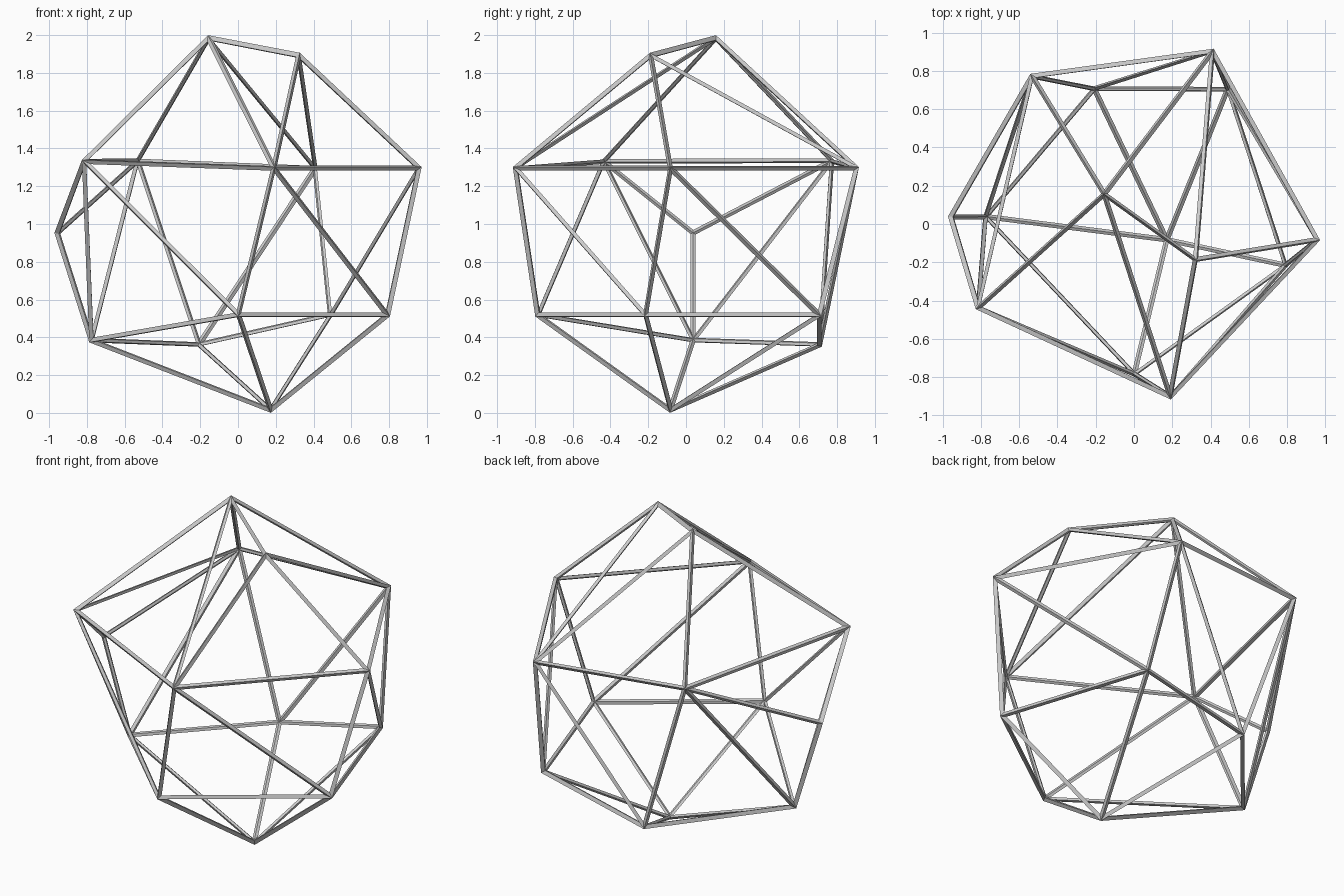
import bpy, bmesh

if "Cube" in bpy.data.objects:
    bpy.data.objects.remove(bpy.data.objects["Cube"])

# Corner points of the faceted cage
corners = {
    "A": (-0.156, 0.157, 1.985), "B": (0.322, -0.187, 1.893),
    "C": (-0.815, -0.437, 1.333), "D": (-0.533, 0.773, 1.335),
    "E": (0.19, -0.903, 1.297), "F": (0.41, 0.903, 1.297),
    "G": (0.958, -0.083, 1.297), "H": (-0.957, 0.038, 0.953),
    "I": (-0.776, 0.038, 0.383), "J": (-0.208, 0.708, 0.36),
    "K": (0.002, -0.785, 0.518), "L": (0.491, 0.706, 0.518),
    "M": (0.792, -0.216, 0.518), "N": (0.172, -0.083, 0.015),
}

# Triangles: crown, side notch, belt, base
faces = ("ABE ABF AEC ACD ADF BEG BFG CDH CHI DHI "
         "CEK EKM EGM GML GLF FLJ FJD DJI CIK "
         "IKN IJN JLN LMN MKN").split()

bm = bmesh.new()
verts = {k: bm.verts.new(p) for k, p in corners.items()}
for f in faces:
    bm.faces.new([verts[c] for c in f])
bmesh.ops.recalc_face_normals(bm, faces=bm.faces)

mesh = bpy.data.meshes.new("strut_cage")
bm.to_mesh(mesh)
bm.free()
cage = bpy.data.objects.new("strut_cage", mesh)
bpy.context.collection.objects.link(cage)

# Turn every edge into a flat-sided strut
wire = cage.modifiers.new("struts", 'WIREFRAME')
wire.thickness = 0.03
wire.offset = 0.0
wire.use_even_offset = True
wire.use_replace = True
